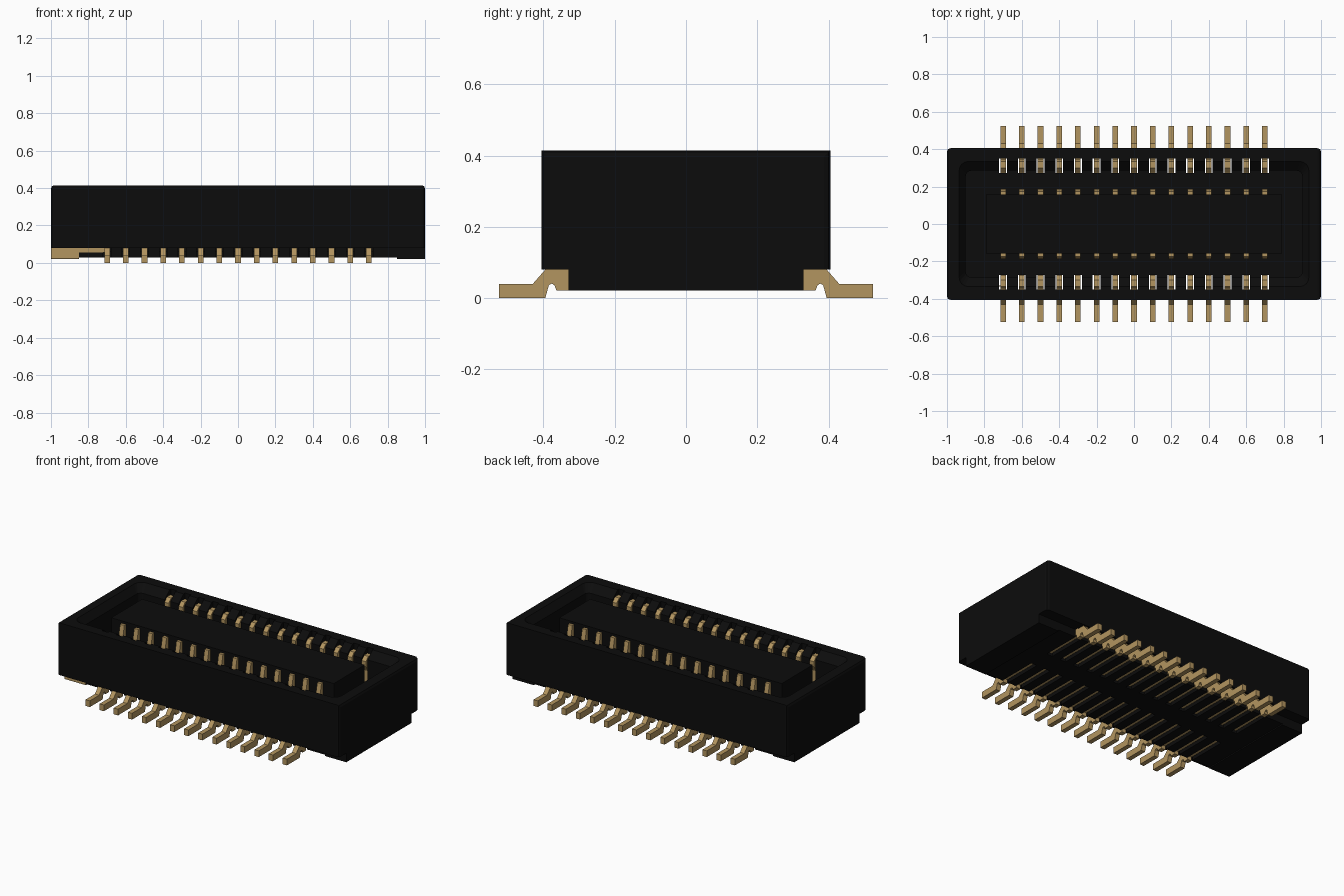
import bpy, bmesh, math

if "Cube" in bpy.data.objects:
    bpy.data.objects.remove(bpy.data.objects["Cube"])


def material(name, rgb):
    m = bpy.data.materials.new(name)
    m.diffuse_color = (*rgb, 1)
    m.use_nodes = True
    m.node_tree.nodes["Principled BSDF"].inputs["Base Color"].default_value = m.diffuse_color
    return m


BLACK = material("black plastic", (0.0038, 0.0038, 0.0038))
GOLD = material("gold metal", (0.45, 0.30, 0.115))


def finish(bm, name, mat):
    bmesh.ops.recalc_face_normals(bm, faces=bm.faces[:])
    me = bpy.data.meshes.new(name)
    bm.to_mesh(me)
    bm.free()
    ob = bpy.data.objects.new(name, me)
    bpy.context.collection.objects.link(ob)
    me.materials.append(mat)
    return ob


def extrude_x(bm, profile, x0, x1):
    """Prism along x from a (y, z) outline."""
    a = [bm.verts.new((x0, y, z)) for y, z in profile]
    b = [bm.verts.new((x1, y, z)) for y, z in profile]
    bm.faces.new(a)
    bm.faces.new(b[::-1])
    n = len(a)
    for i in range(n):
        j = (i + 1) % n
        bm.faces.new((a[i], b[i], b[j], a[j]))


def box(bm, x0, x1, y0, y1, z0, z1):
    extrude_x(bm, [(y0, z0), (y1, z0), (y1, z1), (y0, z1)], x0, x1)


def rounded_ring(bm, hx, hy, r, z, seg=4):
    pts = []
    for q, (sx, sy) in enumerate([(1, 1), (-1, 1), (-1, -1), (1, -1)]):
        for k in range(seg + 1):
            t = math.pi / 2 * (q + k / seg)
            pts.append(bm.verts.new((sx * (hx - r) + r * math.cos(t),
                                     sy * (hy - r) + r * math.sin(t), z)))
    return pts


def subtract(target, cutter):
    mod = target.modifiers.new("cut", "BOOLEAN")
    mod.operation = "DIFFERENCE"
    mod.solver = "EXACT"
    mod.object = cutter
    bpy.context.view_layer.objects.active = target
    bpy.ops.object.modifier_apply(modifier=mod.name)
    bpy.data.objects.remove(cutter)


PITCH = [(-0.7 + 0.1 * i, s) for i in range(15) for s in (1, -1)]

# Housing: stepped block with softened end corners
bm = bmesh.new()
extrude_x(bm, [(-0.405, 0.415), (-0.405, 0.08), (-0.33, 0.08), (-0.33, 0.03),
               (0.33, 0.03), (0.33, 0.08), (0.405, 0.08), (0.405, 0.415)], -1, 1)
edges = []
for e in bm.edges:
    p, q = e.verts[0].co, e.verts[1].co
    at_end = abs(p.x - q.x) < 1e-5
    upright = abs(p.y - q.y) < 1e-5 and abs(p.y) > 0.4
    top = min(p.z, q.z) > 0.41
    if at_end and (upright or top):
        edges.append(e)
bmesh.ops.bevel(bm, geom=edges, offset=0.018, segments=2, profile=0.5, affect="EDGES")
housing = finish(bm, "housing", BLACK)

# Cavity with a sloped lead-in
bm = bmesh.new()
rings = [rounded_ring(bm, *r) for r in
         [(0.90, 0.285, 0.03, 0.10), (0.90, 0.285, 0.03, 0.37),
          (0.935, 0.335, 0.05, 0.415), (0.935, 0.335, 0.05, 0.5)]]
for lo, hi in zip(rings, rings[1:]):
    for i in range(len(lo)):
        j = (i + 1) % len(lo)
        bm.faces.new((lo[i], lo[j], hi[j], hi[i]))
bm.faces.new(rings[0][::-1])
bm.faces.new(rings[-1])
subtract(housing, finish(bm, "cavity_cutter", BLACK))

# Contact slots: through the wall and along the underside
bm = bmesh.new()
slot = [(0.07, -0.1), (0.35, -0.1), (0.35, 0.5), (0.272, 0.5), (0.272, 0.06), (0.07, 0.06)]
for x, s in PITCH:
    extrude_x(bm, [(s * y, z) for y, z in slot], x - 0.021, x + 0.021)
subtract(housing, finish(bm, "slot_cutter", BLACK))

# Central island
bm = bmesh.new()
box(bm, -0.79, 0.79, -0.157, 0.157, 0.09, 0.405)
finish(bm, "island", BLACK)

# Standoff pads under both ends
bm = bmesh.new()
for x0, x1 in ((-1, -0.85), (0.85, 1)):
    box(bm, x0, x1, -0.33, 0.33, 0.022, 0.031)
finish(bm, "end_pads", BLACK)

# Stamped contacts: foot, outer arm, inner arm and bottom strip
outline = [(0.525, 0), (0.525, 0.04), (0.43, 0.04), (0.395, 0.08), (0.345, 0.08),
           (0.345, 0.36), (0.335, 0.385), (0.30, 0.385), (0.276, 0.36), (0.276, 0.33),
           (0.30, 0.29), (0.30, 0.08), (0.187, 0.08), (0.187, 0.33), (0.175, 0.39),
           (0.155, 0.39), (0.155, 0.075), (0.07, 0.075), (0.07, 0.047), (0.33, 0.047),
           (0.33, 0.022), (0.364, 0.022), (0.369, 0.036), (0.377, 0.041), (0.385, 0.036),
           (0.395, 0)]
bm = bmesh.new()
for x, s in PITCH:
    extrude_x(bm, [(s * y, z) for y, z in outline], x - 0.015, x + 0.015)
finish(bm, "contacts", GOLD)

# Gold plate on the front left step
bm = bmesh.new()
box(bm, -1, -0.85, -0.333, -0.329, 0.024, 0.08)
box(bm, -0.85, -0.715, -0.333, -0.329, 0.055, 0.08)
finish(bm, "front_left_plate", GOLD)
